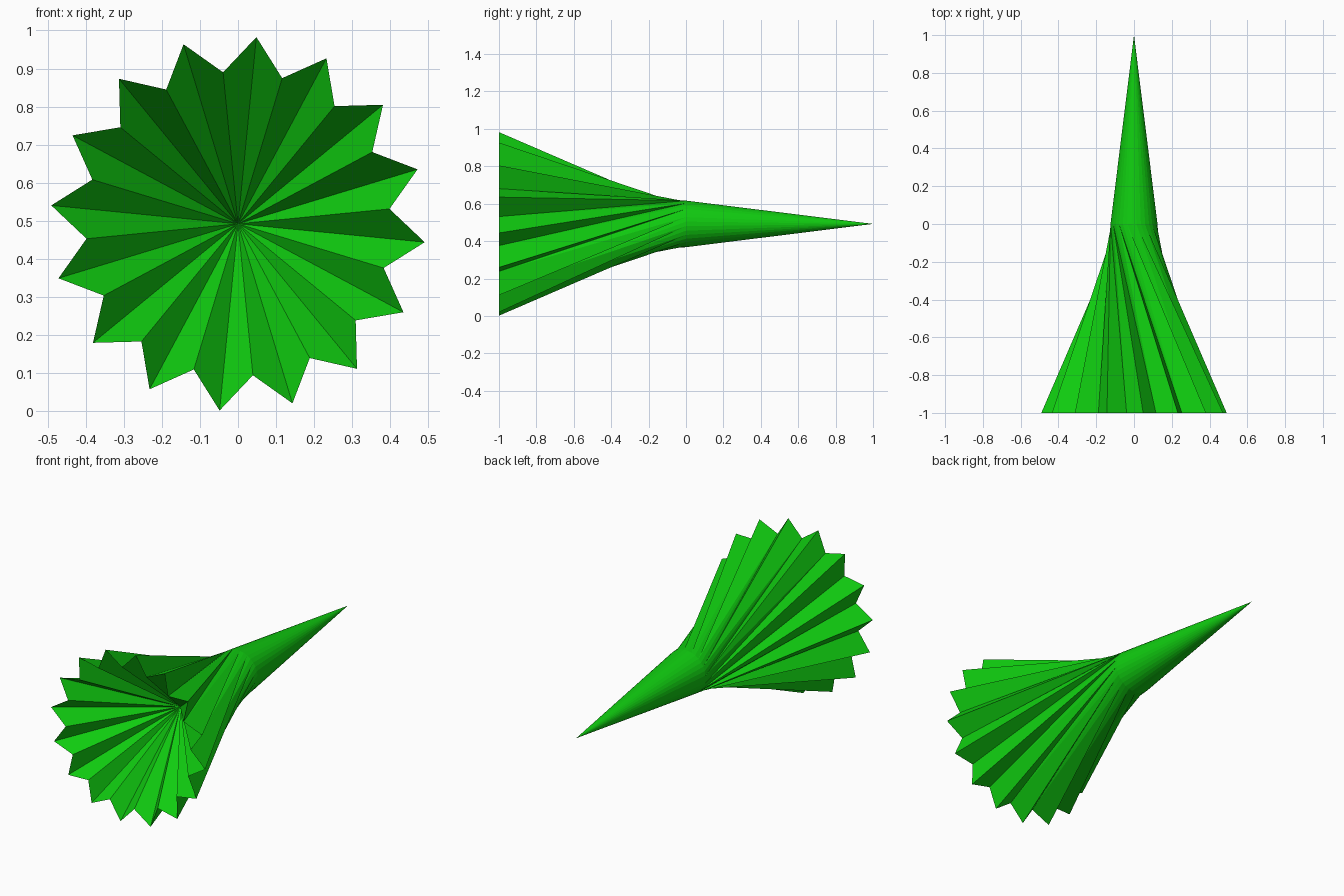
import bpy, bmesh
from math import sin, cos, pi

if "Cube" in bpy.data.objects:
    bpy.data.objects.remove(bpy.data.objects["Cube"])

N = 32            # 16 pleats: ridge + valley each
ZC = 0.492        # height of the long axis
R_TIP, R_VALLEY, R_NECK = 0.493, 0.40, 0.125
TWIST = 6         # neck is turned 6 steps (67.5 degrees) against the rim

bm = bmesh.new()


def ring(y, radii):
    """Ring of N vertices around the y axis, angle measured from the top."""
    verts = []
    for i in range(N):
        a = 2 * pi * (i + 0.5) / N
        r = radii[i % 2]
        verts.append(bm.verts.new((r * sin(a), y, ZC + r * cos(a))))
    return verts


rim = ring(-1.0, (R_TIP, R_VALLEY))
neck = ring(0.0, (R_NECK, R_NECK))
point = bm.verts.new((0, 1.0, ZC))
hollow = bm.verts.new((0, -0.525, ZC))

for i in range(N):
    j = (i + 1) % N
    a, b = neck[(i - TWIST) % N], neck[(j - TWIST) % N]
    bm.faces.new((rim[i], rim[j], hollow))   # pleated hollow at the front
    # twisted pleated flare, each panel split from its valley corner
    if i % 2:
        bm.faces.new((rim[i], b, rim[j]))
        bm.faces.new((rim[i], a, b))
    else:
        bm.faces.new((rim[i], a, rim[j]))
        bm.faces.new((rim[j], a, b))
    bm.faces.new((a, point, b))              # long plain spike

bmesh.ops.recalc_face_normals(bm, faces=bm.faces)

mesh = bpy.data.meshes.new("pleated_horn")
bm.to_mesh(mesh)
bm.free()
mat = bpy.data.materials.new("green")
mat.diffuse_color = (0.005, 0.6, 0.005, 1)
mat.use_nodes = True
mat.node_tree.nodes["Principled BSDF"].inputs["Base Color"].default_value = mat.diffuse_color
mesh.materials.append(mat)
horn = bpy.data.objects.new("pleated_horn", mesh)
bpy.context.scene.collection.objects.link(horn)
